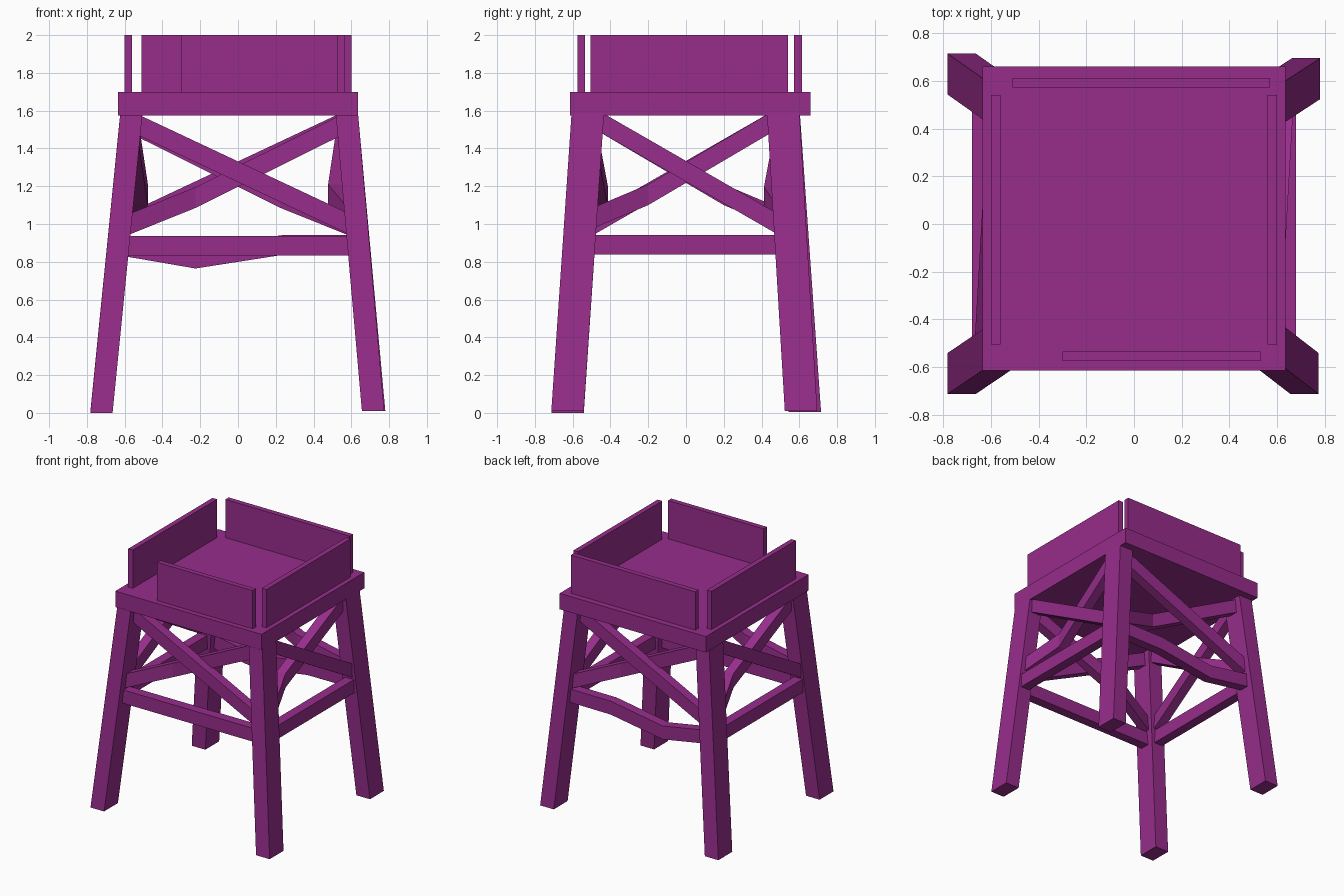
import bpy
from mathutils import Vector

cube = bpy.data.objects.get("Cube")
if cube:
    bpy.data.objects.remove(cube, do_unlink=True)

paint = bpy.data.materials.new("purple_paint")
paint.use_nodes = True
colour = (0.31, 0.026, 0.26, 1)
paint.diffuse_color = colour
paint.node_tree.nodes["Principled BSDF"].inputs["Base Color"].default_value = colour


def sweep(name, rings):
    """Join a row of four-cornered rings into a closed bar."""
    verts = [v for ring in rings for v in ring]
    faces = [(3, 2, 1, 0), tuple(range(len(verts) - 4, len(verts)))]
    for r in range(len(rings) - 1):
        for i in range(4):
            j = (i + 1) % 4
            faces.append((4 * r + i, 4 * r + j, 4 * r + 4 + j, 4 * r + 4 + i))
    mesh = bpy.data.meshes.new(name)
    mesh.from_pydata(verts, [], faces)
    mesh.materials.append(paint)
    obj = bpy.data.objects.new(name, mesh)
    bpy.context.collection.objects.link(obj)
    # Consistent outward normals
    import bmesh
    bm = bmesh.new()
    bm.from_mesh(mesh)
    bmesh.ops.recalc_face_normals(bm, faces=bm.faces)
    bm.to_mesh(mesh)
    bm.free()
    return obj


def level_ring(x0, x1, y0, y1, z):
    return [(x0, y0, z), (x1, y0, z), (x1, y1, z), (x0, y1, z)]


def box(name, x0, x1, y0, y1, z0, z1):
    return sweep(name, [level_ring(x0, x1, y0, y1, z) for z in (z0, z1)])


# Deck and the four parapet boards
box("deck", -0.635, 0.635, -0.615, 0.66, 1.575, 1.70)
box("front_wall", -0.30, 0.53, -0.575, -0.535, 1.70, 2.0)
box("back_wall", -0.51, 0.57, 0.572, 0.613, 1.70, 2.0)
box("right_wall", -0.60, -0.56, -0.505, 0.54, 1.70, 2.0)
box("left_wall", 0.56, 0.60, -0.505, 0.54, 1.70, 2.0)

# Splayed legs: outer corner at the foot and at the top
LEG_X, LEG_Y = 0.118, 0.172
legs = {
    "front_right_leg": (-1, -1, (0.782, 0.713, 0.0), (0.622, 0.605)),
    "front_left_leg": (1, -1, (0.774, 0.713, 0.01), (0.634, 0.605)),
    "back_right_leg": (-1, 1, (0.782, 0.715, 0.005), (0.622, 0.602)),
    "back_left_leg": (1, 1, (0.780, 0.695, 0.01), (0.634, 0.600)),
}
for name, (sx, sy, foot, top) in legs.items():
    sweep(name, [level_ring(sx * x, sx * (x - LEG_X), sy * y, sy * (y - LEG_Y), z)
                 for x, y, z in (foot, (*top, 1.60))])

# Braces: paths of (along, height, inset) laid on a leaning side of the tower
SIDES = {
    "front": (Vector((1, 0, 0)), Vector((0, -1, 0)), 0.63, 0.07),
    "back": (Vector((-1, 0, 0)), Vector((0, 1, 0)), 0.63, 0.07),
    "left": (Vector((0, 1, 0)), Vector((1, 0, 0)), 0.73, 0.10),
    "right": (Vector((0, -1, 0)), Vector((-1, 0, 0)), 0.73, 0.10),
}


def brace(name, side, path, height=0.11, depth=0.075):
    along, out, reach, lean = SIDES[side]
    rings = []
    for a, z, inset in path:
        centre = along * a + out * (reach - lean * z - inset) + Vector((0, 0, z))
        up, deep = Vector((0, 0, height / 2)), out * depth / 2
        rings.append([centre + up + deep, centre + up - deep,
                      centre - up - deep, centre - up + deep])
    sweep(side + "_" + name, rings)


for side in SIDES:
    wide = side in ("front", "back")
    if wide:
        straight = [(-0.55, 1.535, 0), (0.62, 0.985, 0)]
        bent = [(0.56, 1.53, 0), (-0.225, 1.14, 0.10), (-0.61, 0.985, 0)]
        rail = [(-0.62, 0.885, 0), (0.62, 0.885, 0)]
    else:
        straight = [(-0.48, 1.555, 0), (0.52, 0.98, 0)]
        bent = [(0.48, 1.555, 0), (-0.2, 1.155, 0.10), (-0.52, 1.02, 0)]
        rail = [(-0.53, 0.89, 0), (0.53, 0.89, 0)]
    if side == "back":  # sagging rail
        rail = [(-0.62, 0.89, 0), (-0.23, 0.888, 0), (0.225, 0.817, 0), (0.62, 0.885, 0)]
    brace("straight_brace", side, straight)
    brace("bent_brace", side, bent)
    brace("rail", side, rail, 0.105)
